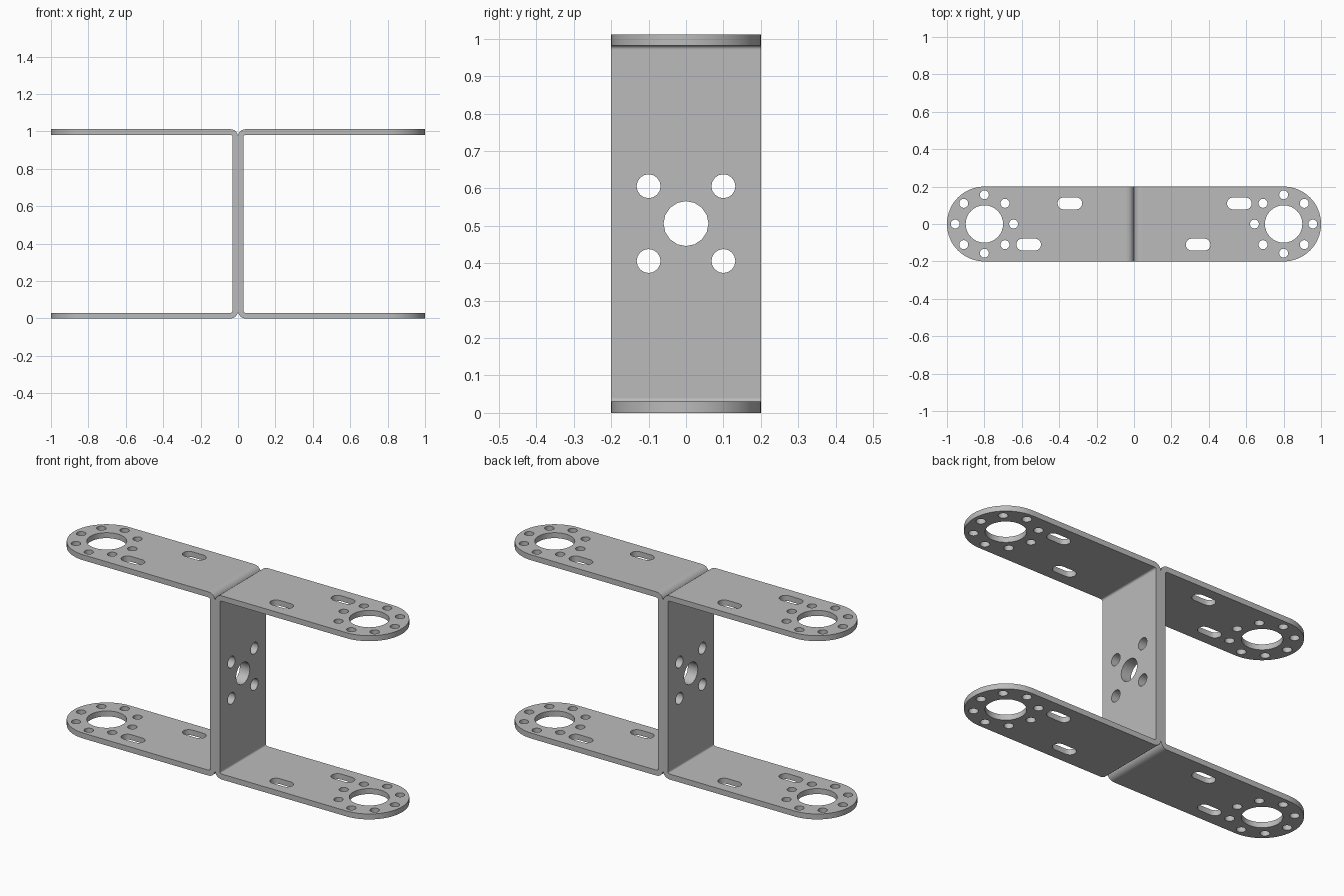
import bpy, bmesh, math
from mathutils import Matrix, Vector

cube = bpy.data.objects.get("Cube")
if cube:
    bpy.data.objects.remove(cube, do_unlink=True)

HEIGHT, THICK, HALF_W = 1.012, 0.03, 0.2
OUTER_R, INNER_R = 0.04, 0.01
HUB_X = 0.8
MID_Z = HEIGHT / 2

metal = bpy.data.materials.new("grey metal")
metal.use_nodes = True
grey = (0.5, 0.5, 0.5, 1)
metal.diffuse_color = grey
metal.node_tree.nodes["Principled BSDF"].inputs["Base Color"].default_value = grey


def arc(cx, cy, r, start, end, n):
    """Points on an arc, angles in degrees."""
    angles = [math.radians(start + (end - start) * i / n) for i in range(n + 1)]
    return [(cx + r * math.cos(a), cy + r * math.sin(a)) for a in angles]


def circle(cx, cy, r, n):
    return arc(cx, cy, r, 0, 360, n)[:-1]


def slot(cx, cy, half_len, r):
    d = half_len - r
    return arc(cx + d, cy, r, -90, 90, 8) + arc(cx - d, cy, r, 90, 270, 8)


def prism(bm, outline, to_3d, direction):
    """Extrude a flat outline, placed by to_3d, along direction."""
    face = bm.faces.new([bm.verts.new(to_3d(u, v)) for u, v in outline])
    ext = bmesh.ops.extrude_face_region(bm, geom=[face])
    verts = [g for g in ext["geom"] if isinstance(g, bmesh.types.BMVert)]
    bmesh.ops.translate(bm, verts=verts, vec=Vector(direction))


def finish(bm, name):
    bmesh.ops.recalc_face_normals(bm, faces=bm.faces)
    mesh = bpy.data.meshes.new(name)
    bm.to_mesh(mesh)
    bm.free()
    mesh.materials.append(metal)
    obj = bpy.data.objects.new(name, mesh)
    bpy.context.scene.collection.objects.link(obj)
    return obj


# Bent channel: web at x = 0 with two flanges reaching out
outer = (arc(OUTER_R, OUTER_R, OUTER_R, 270, 180, 6)
         + arc(OUTER_R, HEIGHT - OUTER_R, OUTER_R, 180, 90, 6))
inner = (arc(OUTER_R, HEIGHT - OUTER_R, INNER_R, 90, 180, 6)
         + arc(OUTER_R, OUTER_R, INNER_R, 180, 270, 6))
tip = 1.1
profile = ([(tip, 0)] + outer + [(tip, HEIGHT), (tip, HEIGHT - THICK)]
           + inner + [(tip, THICK)])
bm = bmesh.new()
prism(bm, profile, lambda u, v: (u, -0.25, v), (0, 0.5, 0))
bracket = finish(bm, "right_bracket")

# Rounded plan outline that trims the flanges
bm = bmesh.new()
plan = [(-0.1, -HALF_W)] + arc(HUB_X, 0, HALF_W, -90, 90, 32) + [(-0.1, HALF_W)]
prism(bm, plan, lambda u, v: (u, v, -0.1), (0, 0, 1.3))
trimmer = finish(bm, "trim_cutter")

# Holes through both flanges and through the web
bm = bmesh.new()
flange_holes = [circle(HUB_X, 0, 0.1, 32)]
for i in range(8):
    a = i * math.pi / 4
    flange_holes.append(circle(HUB_X + 0.156 * math.cos(a), 0.156 * math.sin(a), 0.024, 16))
flange_holes += [slot(0.563, 0.11, 0.066, 0.032), slot(0.343, -0.11, 0.066, 0.032)]
for hole in flange_holes:
    prism(bm, hole, lambda u, v: (u, v, -0.1), (0, 0, 1.3))
web_holes = [circle(0, MID_Z, 0.06, 16)]
web_holes += [circle(y, MID_Z + z, 0.032, 16) for y in (-0.1, 0.1) for z in (-0.1, 0.1)]
for hole in web_holes:
    prism(bm, hole, lambda u, v: (-0.05, u, v), (0.15, 0, 0))
drill = finish(bm, "hole_cutter")

for cutter, operation in ((trimmer, 'INTERSECT'), (drill, 'DIFFERENCE')):
    cutter.hide_render = True
    mod = bracket.modifiers.new(operation.title(), 'BOOLEAN')
    mod.operation, mod.object, mod.solver = operation, cutter, 'EXACT'
bpy.context.view_layer.update()
cut = bpy.data.meshes.new_from_object(
    bracket.evaluated_get(bpy.context.evaluated_depsgraph_get()))
bracket.modifiers.clear()
bracket.data = cut
for cutter in (trimmer, drill):
    bpy.data.objects.remove(cutter, do_unlink=True)

# Smooth bends and hole walls, flat sheet faces
bpy.ops.object.select_all(action='DESELECT')
bracket.select_set(True)
bpy.context.view_layer.objects.active = bracket
bpy.ops.object.shade_smooth_by_angle(angle=math.radians(40))
for poly in cut.polygons:
    if poly.area > 0.05:
        poly.use_smooth = False

# Second bracket, back to back with the first
twin = bracket.copy()
twin.data = cut.copy()
twin.name = "left_bracket"
twin.matrix_world = Matrix.Rotation(math.pi, 4, 'Z')
bpy.context.scene.collection.objects.link(twin)
# Model's own left is +x
bracket.name = "bracket"
twin.name = "right_bracket"
bracket.name = "left_bracket"
